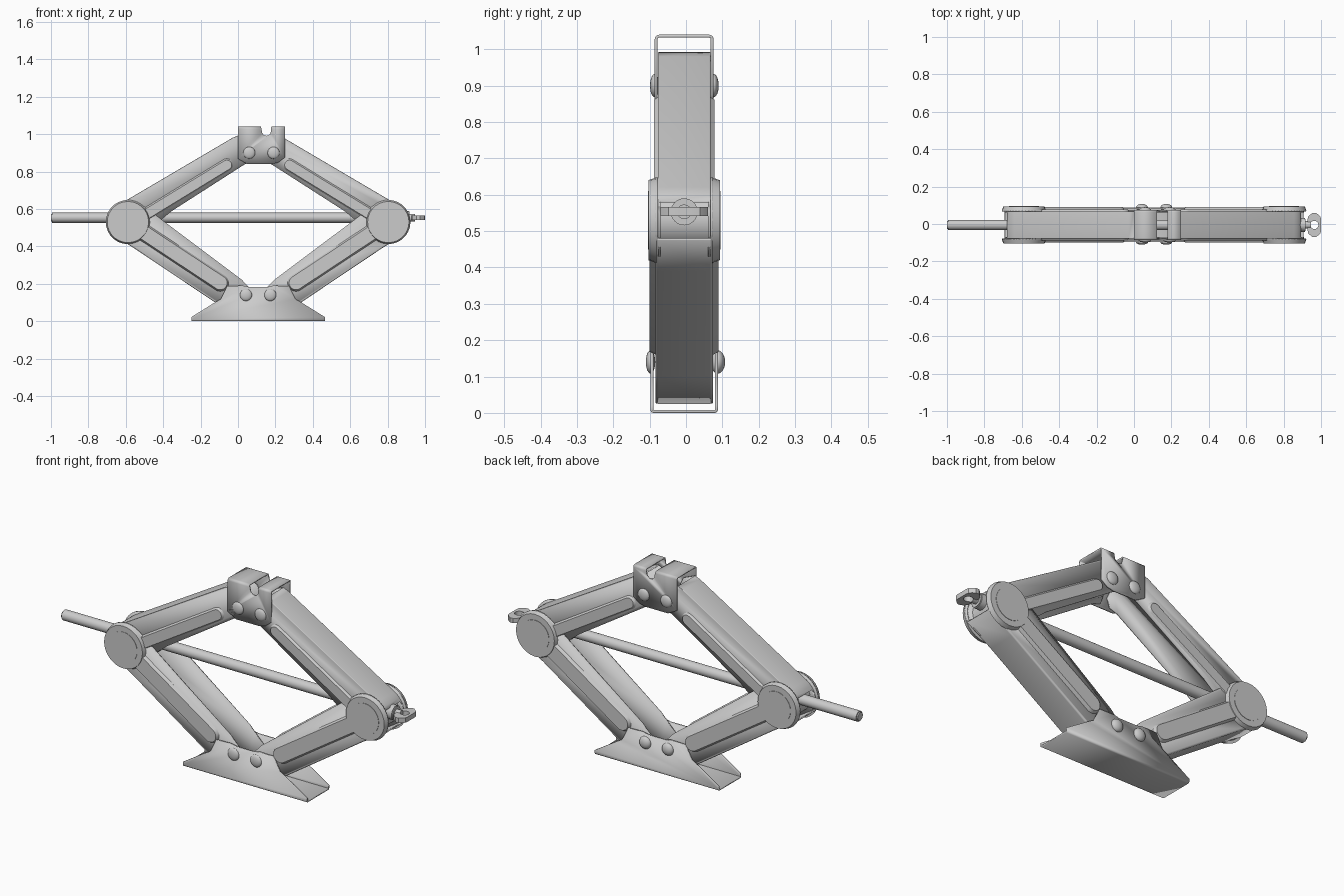
import bpy, bmesh, math
from mathutils import Vector, Matrix

if "Cube" in bpy.data.objects:
    bpy.data.objects.remove(bpy.data.objects["Cube"])

CX, YC = 0.1075, -0.005          # mirror plane of the linkage, mid plane of the plates
PIV = (0.803, 0.53)              # right-hand knuckle pivot


def finish(name, bm, angle=30):
    bmesh.ops.recalc_face_normals(bm, faces=bm.faces)
    me = bpy.data.meshes.new(name)
    bm.to_mesh(me)
    bm.free()
    ob = bpy.data.objects.new(name, me)
    bpy.context.collection.objects.link(ob)
    bpy.context.view_layer.objects.active = ob
    for o in bpy.context.selected_objects:
        o.select_set(False)
    ob.select_set(True)
    bpy.ops.object.shade_smooth_by_angle(angle=math.radians(angle))
    return ob


def flip(pts, m):
    return [(2 * CX - x, z) if m else (x, z) for x, z in pts]


def arc(c, r, a0, a1, n):
    return [(c[0] + r * math.cos(math.radians(a0 + (a1 - a0) * i / n)),
             c[1] + r * math.sin(math.radians(a0 + (a1 - a0) * i / n))) for i in range(n + 1)]


def stadium(a, b, r):
    d = math.degrees(math.atan2(b[1] - a[1], b[0] - a[0]))
    return arc(b, r, d - 90, d + 90, 14) + arc(a, r, d + 90, d + 270, 14)


def channel(name, pts, web, w, radius, thick):
    """Pressed sheet channel: two flanges of outline pts, joined only along the web edges."""
    bm = bmesh.new()
    rows = [[bm.verts.new((x, YC + s * w, z)) for x, z in pts] for s in (-1, 1)]
    flanges = [bm.faces.new(r) for r in rows]
    n = len(pts)
    sides = [bm.faces.new((rows[0][i], rows[0][(i + 1) % n], rows[1][(i + 1) % n], rows[1][i]))
             for i in range(n)]
    bmesh.ops.recalc_face_normals(bm, faces=bm.faces)
    keep = [sides[i] for i in web]
    folds = [e for f in keep for e in f.edges if any(k in flanges for k in e.link_faces)]
    bmesh.ops.delete(bm, geom=[f for f in sides if f not in keep], context='FACES')
    bmesh.ops.bevel(bm, geom=folds, offset=radius, segments=4, profile=0.5,
                    affect='EDGES', clamp_overlap=True)
    me_ob = finish(name, bm)
    mod = me_ob.modifiers.new("sheet", 'SOLIDIFY')
    mod.thickness, mod.offset = thick, -1
    return me_ob


def pad(name, a, b, r, w, h, m, slope=0.01):
    """Raised embossing on both flanges."""
    bm = bmesh.new()
    for s in (-1, 1):
        rings = [[bm.verts.new((x, YC + s * y, z)) for x, z in flip(stadium(a, b, q), m)]
                 for q, y in ((r, w - 0.003), (r - slope, w + h))]
        n = len(rings[0])
        for r_ in rings:
            bm.faces.new(r_)
        for i in range(n):
            j = (i + 1) % n
            bm.faces.new((rings[0][i], rings[0][j], rings[1][j], rings[1][i]))
    return finish(name, bm)


def cylinder(name, centre, r, length, axis, seg=40, bevel=0.0):
    bm = bmesh.new()
    rot = Matrix.Rotation(math.pi / 2, 4, 'Y' if axis == 'X' else 'X')
    bmesh.ops.create_cone(bm, cap_ends=True, segments=seg, radius1=r, radius2=r, depth=length,
                          matrix=Matrix.Translation(centre) @ rot)
    if bevel:
        rim = [e for e in bm.edges if any(len(f.verts) > 4 for f in e.link_faces)]
        bmesh.ops.bevel(bm, geom=rim, offset=bevel, segments=2, affect='EDGES')
    return finish(name, bm)


def rivet(name, x, z, r, y, h):
    bm = bmesh.new()
    bmesh.ops.create_uvsphere(bm, u_segments=24, v_segments=12, radius=1,
                              matrix=Matrix.Translation((x, y, z)) @ Matrix.Diagonal((r, h, r, 1)))
    return finish(name, bm, 60)


# Base foot: upright channel with trapezoid flanges
half = [(0.357, 0), (0.357, 0.022), (0.235, 0.098), (0.2, 0.118), (0.165, 0.188), (0.08, 0.19), (0.05, 0.183)]
foot = [(CX + x, z) for x, z in half] + [(CX - x, z) for x, z in reversed(half)]
channel("base_foot", foot, [len(foot) - 1], 0.0925, 0.008, 0.008)

# Saddle on top: inverted channel with a notch
saddle = [(0.05, 0.84), (0.18, 0.84), (0.215, 0.848), (0.25, 0.875), (0.25, 1.04), (0.178, 1.04)]
saddle += arc((0.152, 1.015), 0.024, 0, -180, 8) + [(0.123, 1.04), (0, 1.04), (0, 0.868)]
channel("saddle", saddle, [4, len(saddle) - 3], 0.081, 0.012, 0.008)

# Arm outlines, right-hand side
lower = arc(PIV, 0.118, 125, -28, 18)
lower += [(0.77, 0.39), (0.34, 0.102), (0.22, 0.025), (0.13, 0.06), (0.115, 0.14), (0.165, 0.19), (0.195, 0.222)]
upper = arc(PIV, 0.105, -120, 60, 18)
upper += [(0.245, 0.98), (0.215, 0.992), (0.15, 0.965), (0.12, 0.9), (0.135, 0.855), (0.18, 0.838), (0.57, 0.588)]

for m, side in ((False, "right"), (True, "left")):
    # Lower arm with embossed rib and knuckle
    channel("lower_arm_" + side, flip(lower, m), [18, 19, 20], 0.079, 0.008, 0.007)
    pad("lower_rib_" + side, PIV, (0.31, 0.205), 0.047, 0.079, 0.016, m)
    pad("knuckle_boss_" + side, PIV, (PIV[0] + 0.001, PIV[1]), 0.118, 0.079, 0.019, m, 0.008)
    # Upper arm with rounded back and rib
    channel("upper_arm_" + side, flip(upper, m), [15, 16, 17, 18, 19], 0.0725, 0.02, 0.007)
    pad("upper_rib_" + side, (0.70, 0.575), (0.275, 0.835), 0.036, 0.0725, 0.011, m)
    # Trunnion pin
    px = flip([PIV], m)[0][0]
    cylinder("trunnion_" + side, (px, YC, PIV[1]), 0.08, 0.2, 'Y', 48)
    # Rivets on both sides of base and saddle
    for part, dx, z, w in (("base", 0.065, 0.14, 0.0925), ("saddle", 0.065, 0.9, 0.081)):
        x = (0.1075 if part == "base" else 0.125) + (-dx if m else dx)
        rivet(f"{part}_rivet_front_{side}", x, z, 0.032, YC - w, 0.013)
        rivet(f"{part}_rivet_back_{side}", x, z, 0.032, YC + w, 0.02 if part == "base" else 0.014)

# Drive screw with collar and neck
cylinder("drive_screw", (-0.05, YC, 0.553), 0.027, 1.9, 'X', 32, 0.006)
cylinder("screw_collar", (0.892, YC, 0.553), 0.037, 0.05, 'X', 32, 0.004)
cylinder("screw_neck", (0.925, YC, 0.553), 0.02, 0.04, 'X', 24)

# Flat crank eye with a through hole
bm = bmesh.new()
n = 24
hx, hy, cut, eye = 0.036, 0.065, 0.024, 0.022
c = Vector((0.964, YC, 0))
rings = []
for z in (0.541, 0.566):
    out, hole = [], []
    for i in range(n):
        a = 2 * math.pi * (i + 0.5) / n
        dx, dy = math.cos(a), math.sin(a)
        t = 1 / max(abs(dx) / hx, abs(dy) / hy, (abs(dx) + abs(dy)) / (hx + hy - cut))
        out.append(bm.verts.new((c.x + t * dx, c.y + t * dy, z)))
        hole.append(bm.verts.new((c.x + eye * dx, c.y + eye * dy, z)))
    rings.append((out, hole))
(o0, h0), (o1, h1) = rings
for i in range(n):
    j = (i + 1) % n
    for p, q in ((o0, h0), (o1, h1), (o0, o1), (h0, h1)):
        bm.faces.new((p[i], p[j], q[j], q[i]))
finish("crank_eye", bm)
